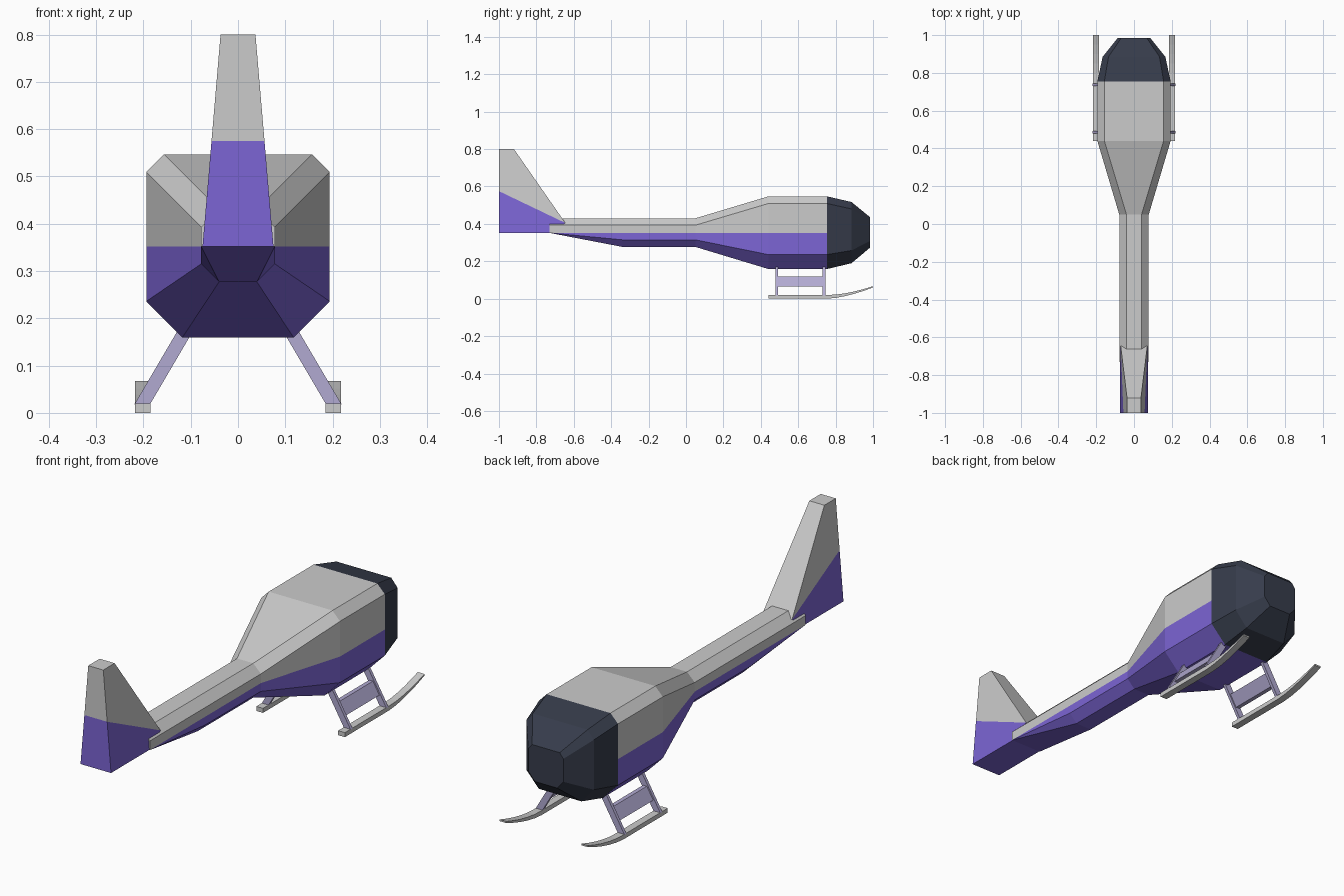
import bpy, bmesh

if "Cube" in bpy.data.objects:
    bpy.data.objects.remove(bpy.data.objects["Cube"])


def material(name, rgb):
    m = bpy.data.materials.new(name)
    m.diffuse_color = (*rgb, 1)
    m.use_nodes = True
    m.node_tree.nodes["Principled BSDF"].inputs["Base Color"].default_value = m.diffuse_color
    return m


WHITE = material("light_grey", (0.8, 0.8, 0.8))
PURPLE = material("purple", (0.2, 0.13, 0.66))
DARK = material("dark_glass", (0.037, 0.045, 0.07))
LILAC = material("lilac", (0.44, 0.4, 0.64))


def finish(bm, name, mats):
    bmesh.ops.remove_doubles(bm, verts=bm.verts, dist=1e-5)
    bmesh.ops.recalc_face_normals(bm, faces=bm.faces)
    me = bpy.data.meshes.new(name)
    bm.to_mesh(me)
    bm.free()
    for m in mats:
        me.materials.append(m)
    ob = bpy.data.objects.new(name, me)
    bpy.context.collection.objects.link(ob)
    return ob


def loft(name, stations, mats, cap, split=None):
    """Skin mirrored half sections (top to bottom); cap one end (0 or -1)."""
    bm = bmesh.new()
    rings = []
    for y, half in stations:
        pts = half + [(-x, z) for x, z in reversed(half)]
        rings.append([bm.verts.new((x, y, z)) for x, z in pts])
    n = len(rings[0])
    for a, b in zip(rings, rings[1:]):
        for j in range(n):
            k = (j + 1) % n
            f = bm.faces.new((a[j], a[k], b[k], b[j]))
            if split is not None and split <= j <= n - 2 - split:
                f.material_index = 1
    bm.faces.new(rings[cap])
    return finish(bm, name, mats)


def prism(name, a, b, mat=None):
    """Join two matching outlines into a closed solid."""
    bm = bmesh.new()
    va, vb = [[bm.verts.new(p) for p in o] for o in (a, b)]
    n = len(va)
    bm.faces.new(va)
    bm.faces.new(vb)
    for i in range(n):
        k = (i + 1) % n
        bm.faces.new((va[i], va[k], vb[k], vb[i]))
    return finish(bm, name, [mat] if mat else [])


# fuselage and tail boom, purple below the belt line
BELT = 0.352
cabin = [(.157, .547), (.194, .509), (.194, BELT), (.194, .236), (.118, .159)]
boom = [(.04, .43), (.078, .393), (.078, BELT), (.078, .315), (.04, .277)]
boom_end = boom[:2] + [(.078, BELT)] * 3
loft("fuselage", [(-.73, boom_end), (-.34, boom), (.05, boom), (.44, cabin), (.755, cabin)],
     [WHITE, PURPLE], 0, split=2)

# dark cockpit nose
loft("cockpit_nose", [
    (.755, [p for p in cabin if p[1] != BELT]),
    (.885, [(.135, .517), (.166, .48), (.166, .258), (.105, .19)]),
    (.985, [(.068, .435), (.086, .412), (.086, .31), (.055, .274)])],
    [DARK], -1)

# tail fin, tapering with height
bm = bmesh.new()
side = [(-1, BELT), (-.73, BELT), (-.645, .405), (-1, .575), (-.92, .8), (-1, .8)]
left, right = [[bm.verts.new((s * (.075 - .085 * (z - BELT)), y, z)) for y, z in side]
               for s in (-1, 1)]
for vs in (left, right):
    bm.faces.new([vs[i] for i in (0, 1, 2, 3)]).material_index = 1
    bm.faces.new([vs[i] for i in (3, 2, 4, 5)])
for i, k, c in ((0, 1, 1), (1, 2, 1), (2, 4, 0), (4, 5, 0), (5, 3, 0), (3, 0, 1)):
    bm.faces.new((left[i], left[k], right[k], right[i])).material_index = c
finish(bm, "tail_fin", [WHITE, PURPLE])


def leg_outline(s, z0, z1, y, inset=0):
    """Slanted leg cross-section between two heights."""
    outer, inner = [lambda z, o=o: s * (o - .587 * (z - .02)) for o in (.218 - inset, .185 + inset)]
    return [(outer(z0), y, z0), (inner(z0), y, z0), (inner(z1), y, z1), (outer(z1), y, z1)]


# landing gear
for s, tag in ((-1, "left"), (1, "right")):
    for y, pos in ((.486, "rear"), (.738, "front")):
        prism(f"{tag}_{pos}_strut", leg_outline(s, .018, .175, y - .007),
              leg_outline(s, .018, .175, y + .007), LILAC)
    prism(f"{tag}_strut_panel", leg_outline(s, .066, .12, .49, .007),
          leg_outline(s, .066, .12, .735, .007), LILAC)
    # skid runner with upturned tip
    curve = [(.75 + .25 * t, .06 * t ** 1.6, .02 - .013 * t) for t in (0, .2, .4, .6, .8, 1)]
    low = [(.44, 0)] + [(y, z) for y, z, h in curve]
    high = [(.44, .02)] + [(y, z + h) for y, z, h in curve]
    outline = low + high[::-1]
    prism(f"{tag}_skid", [(s * .185, y, z) for y, z in outline],
          [(s * .218, y, z) for y, z in outline])
